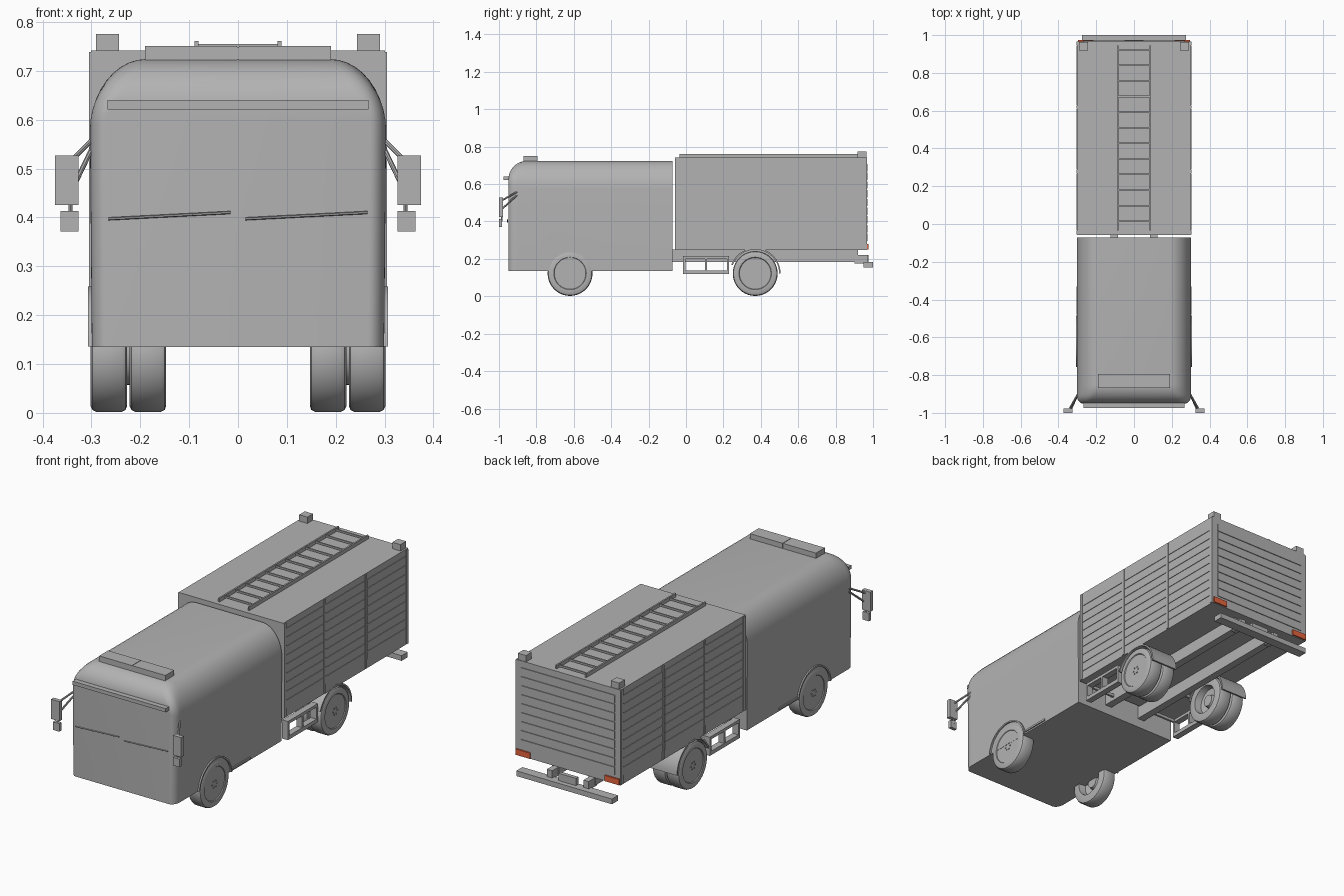
import bpy, bmesh, math
from mathutils import Vector

cube = bpy.data.objects.get("Cube")
if cube:
    bpy.data.objects.remove(cube, do_unlink=True)


def material(name, colour):
    m = bpy.data.materials.new(name)
    m.use_nodes = True
    m.diffuse_color = colour
    m.node_tree.nodes["Principled BSDF"].inputs["Base Color"].default_value = colour
    return m


GREY = material("plain grey", (0.45, 0.45, 0.45, 1))
RED = material("tail light red", (0.8, 0.13, 0.05, 1))
SIDES = (("left", 1), ("right", -1))


def finish(name, bm, mat=GREY, smooth=False):
    bmesh.ops.recalc_face_normals(bm, faces=bm.faces)
    mesh = bpy.data.meshes.new(name)
    bm.to_mesh(mesh)
    bm.free()
    mesh.materials.append(mat)
    ob = bpy.data.objects.new(name, mesh)
    bpy.context.collection.objects.link(ob)
    if smooth:
        shade(ob)
    return ob


def select(ob):
    bpy.ops.object.select_all(action='DESELECT')
    ob.select_set(True)
    bpy.context.view_layer.objects.active = ob


def shade(ob):
    select(ob)
    bpy.ops.object.shade_smooth_by_angle(angle=math.radians(35))


def add_box(bm, x, y, z):
    verts = bmesh.ops.create_cube(bm, size=1)["verts"]
    for v in verts:
        v.co = Vector([(a + b) / 2 + c * (b - a) for (a, b), c in zip((x, y, z), v.co)])


def boxes(name, parts, mat=GREY):
    bm = bmesh.new()
    for part in parts:
        add_box(bm, *part)
    return finish(name, bm, mat)


def flip(x, s):
    return tuple(sorted((x[0] * s, x[1] * s)))


def pair(name, parts, mat=GREY):
    for side, s in SIDES:
        boxes(f"{side}_{name}", [(flip(x, s), y, z) for x, y, z in parts], mat)


def rod(bm, a, b, r, segments=8):
    a, b = Vector(a), Vector(b)
    vs = bmesh.ops.create_cone(bm, cap_ends=True, segments=segments, radius1=r, radius2=r,
                               depth=(b - a).length)["verts"]
    q = (b - a).to_track_quat('Z', 'Y')
    for v in vs:
        v.co = q @ v.co + (a + b) / 2


def loft(bm, loops, closed=True, caps=True):
    rings = [[bm.verts.new(p) for p in loop] for loop in loops]
    n = len(rings[0])
    for a, b in zip(rings, rings[1:]):
        for i in range(n if closed else n - 1):
            j = (i + 1) % n
            bm.faces.new((a[i], a[j], b[j], b[i]))
    if caps:
        bm.faces.new(rings[0])
        bm.faces.new(rings[-1])


def arc_band(name, cy, r0, r1, x, start, end):
    # curved strip around a wheel, seen from the side
    loops = []
    for i in range(25):
        a = math.radians(start + (end - start) * i / 24)
        c, s = math.cos(a), math.sin(a)
        loops.append([(px, cy + r * c, WZ + r * s)
                      for px, r in ((x[0], r0), (x[1], r0), (x[1], r1), (x[0], r1))])
    bm = bmesh.new()
    loft(bm, loops)
    return finish(name, bm, smooth=True)


WZ, FRONT_Y, REAR_Y = 0.122, -0.62, 0.37

# Cab shell: rounded sections lofted from the front panel to the back
def drop(d, reach):
    u = max(0.0, 1 - d / reach)
    return 1 - math.sqrt(max(0.0, 1 - u * u))


def cab_section(d):
    w = 0.303 - 0.033 * drop(d, 0.045)
    h = 0.724 - 0.1 * drop(d, 0.1)
    k = 1 - drop(d, 0.1)
    rx, rz = 0.02 + 0.095 * k, 0.02 + 0.13 * k
    arc = [(w - rx + rx * math.cos(a), h - rz + rz * math.sin(a))
           for a in (math.pi / 2 * i / 10 for i in range(11))]
    half = [(w - 0.004, 0.135)] + arc
    return [(x, -0.95 + d, z) for x, z in half + [(-x, z) for x, z in reversed(half)]]


bm = bmesh.new()
depths = [0.1 * (1 - math.cos(math.pi / 2 * i / 12)) for i in range(13)] + [0.878]
loft(bm, [cab_section(d) for d in depths])
cab = finish("cab_body", bm)
for side, s in SIDES:
    bm = bmesh.new()
    rod(bm, (0.2 * s, FRONT_Y, WZ), (0.4 * s, FRONT_Y, WZ), 0.13, 48)
    cutter = finish("wheel_well_cutter", bm)
    cutter.hide_render = True
    cut = cab.modifiers.new("wheel_well", 'BOOLEAN')
    cut.object, cut.solver = cutter, 'EXACT'
    select(cab)
    bpy.ops.object.modifier_apply(modifier=cut.name)
    bpy.data.objects.remove(cutter, do_unlink=True)
shade(cab)

# Cab fittings
boxes("roof_light_bar", [((-0.19, -0.002), (-0.868, -0.795), (0.715, 0.751)),
                         ((0.002, 0.19), (-0.868, -0.795), (0.715, 0.751)),
                         ((-0.01, 0.01), (-0.865, -0.798), (0.715, 0.749))])
boxes("sun_visor", [((-0.267, 0.267), (-0.975, -0.935), (0.621, 0.64))])
pair("sill_strip", [((0.295, 0.305), (-0.48, -0.33), (0.143, 0.153))])
for side, s in SIDES:
    bm = bmesh.new()
    inner, outer = sorted((0.14 - 0.125 * s, 0.14 + 0.125 * s))
    x0, x1 = (0.015, 0.265) if s > 0 else (-0.265, -0.015)
    rod(bm, (x0, -0.955, 0.397), (x1, -0.955, 0.41), 0.003, 6)
    finish(f"{side}_wiper", bm)
    bm = bmesh.new()
    rod(bm, (0.297 * s, -0.9, 0.56), (0.342 * s, -0.98, 0.515), 0.005)
    rod(bm, (0.297 * s, -0.9, 0.545), (0.333 * s, -0.98, 0.47), 0.005)
    rod(bm, (0.343 * s, -0.985, 0.43), (0.343 * s, -0.985, 0.4), 0.004)
    finish(f"{side}_mirror_arms", bm)
pair("mirror_heads", [((0.326, 0.374), (-1.0, -0.978), (0.425, 0.527)),
                      ((0.326, 0.363), (-1.0, -0.983), (0.371, 0.413))])

# Equipment body
boxes("equipment_body", [((-0.301, 0.301), (-0.058, 0.967), (0.247, 0.742))])


def slats(count, z0, z1):
    step = (z1 - z0) / count
    return [(z0 + i * step, z0 + (i + 1) * step - 0.007) for i in range(count)]


rows = slats(9, 0.295, 0.715)
bays = ((-0.035, 0.268), (0.288, 0.608), (0.628, 0.945))
pair("side_shutters", [((0.3, 0.304), y, z) for y in bays for z in rows])
pair("side_frame", [((0.3, 0.305), y, (0.25, 0.738))
                    for y in ((-0.056, -0.038), (0.271, 0.285), (0.611, 0.625), (0.948, 0.965))])
boxes("rear_shutter", [((-0.27, 0.27), (0.966, 0.971), z) for z in rows])
pair("tail_light", [((0.215, 0.297), (0.966, 0.975), (0.25, 0.28))], RED)
pair("corner_beacon", [((0.244, 0.291), (0.918, 0.964), (0.742, 0.775))])

# Roof ladder
rungs = [((-0.085, 0.085), (y - 0.004, y + 0.004), (0.746, 0.755))
         for y in (0.015 + 0.0825 * i for i in range(12))]
rails = [((x - 0.004, x + 0.004), (-0.035, 0.945), (0.742, 0.761)) for x in (-0.085, 0.085)]
boxes("roof_ladder", rungs + rails)

# Chassis, rear bumper and side steps
pair("chassis_rail", [((0.085, 0.125), (-0.09, 0.92), (0.183, 0.25))])
boxes("rear_bumper", [((-0.275, 0.275), (0.95, 1.0), (0.155, 0.182))])
pair("bumper_bracket", [((0.09, 0.12), (0.9, 0.97), (0.175, 0.22))])
boxes("tow_plate", [((-0.05, 0.05), (0.955, 0.975), (0.18, 0.22))])
frame = [((0.265, 0.298), (-0.016, 0.23), z) for z in ((0.118, 0.138), (0.2, 0.215))]
frame += [((0.265, 0.298), (y, y + 0.012), (0.118, 0.215)) for y in (-0.016, 0.101, 0.218)]
frame += [((0.12, 0.27), (y, y + 0.012), (0.2, 0.215)) for y in (-0.016, 0.218)]
pair("side_step", frame)

# Wheels: lathed tyre with a flat outer disc and a hollow inner side
PROFILE = ((0, 0), (0.084, 0), (0.087, 0.004), (0.108, 0.004), (0.116, 0), (0.12, -0.008),
           (0.12, -0.06), (0.116, -0.068), (0.108, -0.071), (0.075, -0.071),
           (0.07, -0.035), (0.035, -0.03), (0.03, -0.05), (0, -0.05))


def wheel(name, s, face_x, cy):
    bm = bmesh.new()
    n = 40
    loops = [[(s * (face_x + dx), cy + max(r, 0.0005) * math.cos(2 * math.pi * i / n),
               WZ + max(r, 0.0005) * math.sin(2 * math.pi * i / n)) for i in range(n)]
             for r, dx in PROFILE]
    loft(bm, loops)
    return finish(name, bm, smooth=True)


for side, s in SIDES:
    wheel(f"{side}_front_wheel", s, 0.298, FRONT_Y)
    wheel(f"{side}_rear_outer_wheel", s, 0.298, REAR_Y)
    wheel(f"{side}_rear_inner_wheel", s, 0.218, REAR_Y)
    bm = bmesh.new()
    rod(bm, (0.21 * s, REAR_Y, WZ), (0.27 * s, REAR_Y, WZ), 0.065, 32)
    finish(f"{side}_rear_hub", bm, smooth=True)
    bm = bmesh.new()
    for cy in (FRONT_Y, REAR_Y):
        for i in range(6):
            a = math.tau * i / 6
            y, z = cy + 0.018 * math.cos(a), WZ + 0.018 * math.sin(a)
            rod(bm, (0.295 * s, y, z), (0.302 * s, y, z), 0.004, 6)
    finish(f"{side}_wheel_bolts", bm)
    arc_band(f"{side}_front_arch", FRONT_Y, 0.129, 0.137, flip((0.29, 0.307), s), 6, 174)
    arc_band(f"{side}_rear_fender", REAR_Y, 0.128, 0.136, flip((0.15, 0.302), s), 0, 160)
